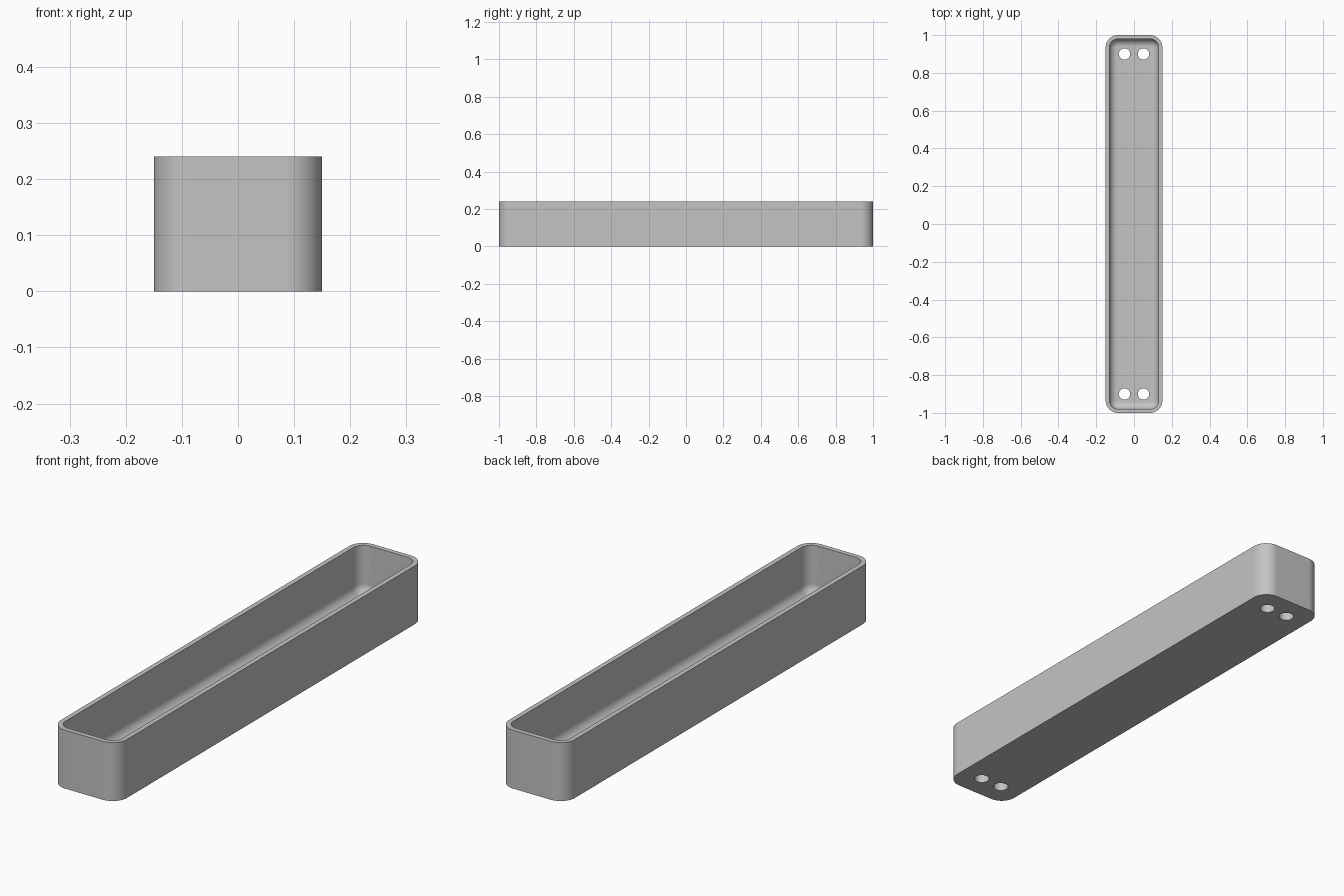
import bpy, bmesh
from math import sin, cos, pi, radians

cube = bpy.data.objects.get("Cube")
if cube:
    bpy.data.objects.remove(cube)

# Main sizes
HALF_X, HALF_Y, HEIGHT = 0.15, 1.0, 0.24
CORNER, WALL, FLOOR, FILLET = 0.065, 0.02, 0.04, 0.04
HOLE_X, HOLE_Y, HOLE_R = 0.05, 0.9, 0.03
CORNER_STEPS, FILLET_STEPS, HOLE_SIDES = 12, 8, 32

bm = bmesh.new()


def loop(points, z):
    """Closed ring of edges at one height."""
    verts = [bm.verts.new((x, y, z)) for x, y in points]
    edges = [bm.edges.new((v, verts[i - 1])) for i, v in enumerate(verts)]
    return verts, edges


def rounded_ring(inset, z):
    """Rounded rectangle, shrunk evenly by inset."""
    r = CORNER - inset
    cx, cy = HALF_X - CORNER, HALF_Y - CORNER
    points = []
    for q, (sx, sy) in enumerate(((1, 1), (-1, 1), (-1, -1), (1, -1))):
        for i in range(CORNER_STEPS + 1):
            a = (q + i / CORNER_STEPS) * pi / 2
            points.append((sx * cx + r * cos(a), sy * cy + r * sin(a)))
    return loop(points, z)


def hole_ring(x, y, z):
    angles = [2 * pi * i / HOLE_SIDES for i in range(HOLE_SIDES)]
    return loop([(x + HOLE_R * cos(a), y + HOLE_R * sin(a)) for a in angles], z)


def skin(lower, upper):
    """Quads between two matching rings."""
    a, b = lower[0], upper[0]
    for i in range(len(a)):
        bm.faces.new((a[i - 1], a[i], b[i], b[i - 1]))


# Outer wall, rim, inner wall and rounded inside bottom edge
rings = [rounded_ring(0, 0), rounded_ring(0, HEIGHT), rounded_ring(WALL, HEIGHT)]
for i in range(FILLET_STEPS + 1):
    a = i / FILLET_STEPS * pi / 2
    rings.append(rounded_ring(WALL + FILLET * (1 - cos(a)),
                              FLOOR + FILLET * (1 - sin(a))))
for lower, upper in zip(rings, rings[1:]):
    skin(lower, upper)

# Four drain holes through the floor
under_edges, floor_edges = list(rings[0][1]), list(rings[-1][1])
for x in (-HOLE_X, HOLE_X):
    for y in (-HOLE_Y, HOLE_Y):
        low, high = hole_ring(x, y, 0), hole_ring(x, y, FLOOR)
        skin(low, high)
        under_edges += low[1]
        floor_edges += high[1]

# Underside and inside floor, left open at the holes
for edges, direction in ((under_edges, -1), (floor_edges, 1)):
    bmesh.ops.triangle_fill(bm, use_beauty=True, edges=edges,
                            normal=(0, 0, direction))
bmesh.ops.recalc_face_normals(bm, faces=bm.faces)

mesh = bpy.data.meshes.new("tray")
bm.to_mesh(mesh)
bm.free()
tray = bpy.data.objects.new("tray", mesh)
bpy.context.collection.objects.link(tray)

# Plain grey material
grey = bpy.data.materials.new("plain grey")
grey.use_nodes = True
colour = (0.55, 0.55, 0.55, 1)
grey.diffuse_color = colour
grey.node_tree.nodes["Principled BSDF"].inputs["Base Color"].default_value = colour
mesh.materials.append(grey)

# Smooth curves with crisp rims
bpy.ops.object.select_all(action="DESELECT")
tray.select_set(True)
bpy.context.view_layer.objects.active = tray
bpy.ops.object.shade_smooth_by_angle(angle=radians(30))
weighted = tray.modifiers.new("flat walls", "WEIGHTED_NORMAL")
weighted.keep_sharp = True
